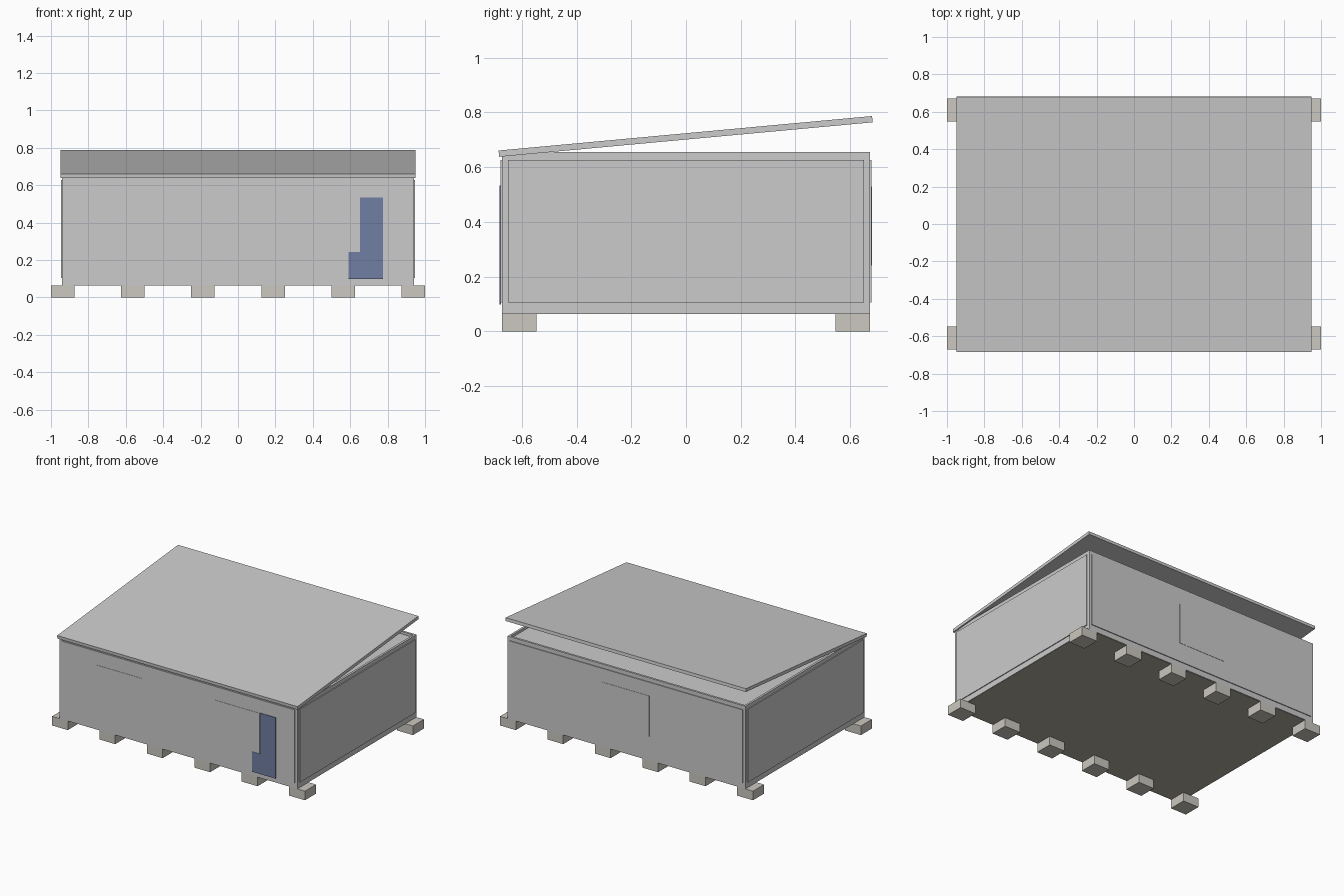
import bpy, bmesh, math

if "Cube" in bpy.data.objects:
    bpy.data.objects.remove(bpy.data.objects["Cube"])


def material(name, color):
    m = bpy.data.materials.new(name)
    m.diffuse_color = color
    m.use_nodes = True
    m.node_tree.nodes["Principled BSDF"].inputs["Base Color"].default_value = m.diffuse_color
    return m


def finish(name, bm, mat=None):
    bmesh.ops.recalc_face_normals(bm, faces=bm.faces)
    me = bpy.data.meshes.new(name)
    bm.to_mesh(me)
    bm.free()
    ob = bpy.data.objects.new(name, me)
    bpy.context.collection.objects.link(ob)
    if mat:
        me.materials.append(mat)
    return ob


def box(name, x, y, z, mat=None):
    bm = bmesh.new()
    bmesh.ops.create_cube(bm, size=1)
    for v in bm.verts:
        for i, (a, b) in enumerate((x, y, z)):
            v.co[i] = a if v.co[i] < 0 else b
    return finish(name, bm, mat)


def prism(name, pts, axis, lo, hi, mat=None):
    # Extrude a 2D outline along x (outline y,z) or y (outline x,z)
    bm = bmesh.new()
    f = bm.faces.new([bm.verts.new((lo, a, b) if axis == "x" else (a, lo, b)) for a, b in pts])
    r = bmesh.ops.extrude_face_region(bm, geom=[f])
    d = (hi - lo, 0, 0) if axis == "x" else (0, hi - lo, 0)
    bmesh.ops.translate(bm, vec=d, verts=[v for v in r["geom"] if isinstance(v, bmesh.types.BMVert)])
    return finish(name, bm, mat)


blue = material("label_blue", (0.16, 0.21, 0.36, 1))
wood = material("pallet_wood", (0.6, 0.58, 0.52, 1))
dark_wood = material("deck_wood", (0.45, 0.42, 0.35, 1))

# Pallet feet: two rows of six blocks
for i in range(6):
    x0 = -1 + i * 0.375
    for side, y in (("front", (-0.672, -0.547)), ("back", (0.547, 0.672))):
        box(f"{side}_foot_{i + 1}", (x0, x0 + 0.125), y, (0, 0.065), wood)

# Thin pallet deck under the crate
box("pallet_deck", (-0.937, 0.937), (-0.668, 0.668), (0.063, 0.067), dark_wood)

# Crate body with a shallow recess inside the top rim
bm = bmesh.new()
bmesh.ops.create_cube(bm, size=1)
for v in bm.verts:
    v.co = (v.co.x * 1.88, v.co.y * 1.344, 0.065 if v.co.z < 0 else 0.655)
bm.normal_update()
top = max(bm.faces, key=lambda f: f.normal.z)
bmesh.ops.inset_region(bm, faces=[top], thickness=0.022)
r = bmesh.ops.extrude_face_region(bm, geom=[top])
bmesh.ops.translate(bm, vec=(0, 0, -0.018), verts=[v for v in r["geom"] if isinstance(v, bmesh.types.BMVert)])
if top.is_valid:
    bmesh.ops.delete(bm, geom=[top], context="FACES_ONLY")
finish("crate_body", bm)

# Slightly raised panels on the four walls
for s, fb, lr in ((-1, "front", "left"), (1, "back", "right")):
    box(f"{fb}_panel", (-0.922, 0.922), sorted((s * 0.66, s * 0.678)), (0.105, 0.627))
    box(f"{lr}_panel", sorted((s * 0.93, s * 0.946)), (-0.651, 0.651), (0.105, 0.627))

# Thin plates on the front and back
for i, (a, b) in enumerate(((-0.645, -0.28), (0.29, 0.648))):
    box(f"front_plate_{i + 1}", (a, b), (-0.680, -0.676), (0.24, 0.53))
box("back_plate", (-0.185, 0.185), (0.676, 0.680), (0.24, 0.53))

# Blue L-shaped label
prism("blue_label",
      [(0.59, 0.098), (0.775, 0.098), (0.775, 0.533), (0.653, 0.533), (0.653, 0.242), (0.59, 0.242)],
      "y", -0.682, -0.676, blue)

# Lid, propped open at the back
a = math.atan2(0.126, 1.36)
t = 0.023
dy, dz = t * math.sin(a), -t * math.cos(a)
y0, z0, y1, z1 = -0.685, 0.661, 0.680, 0.787
prism("lid", [(y0, z0), (y1, z1), (y1 + dy, z1 + dz), (y0 + dy, z0 + dz)], "x", -0.95, 0.95)
